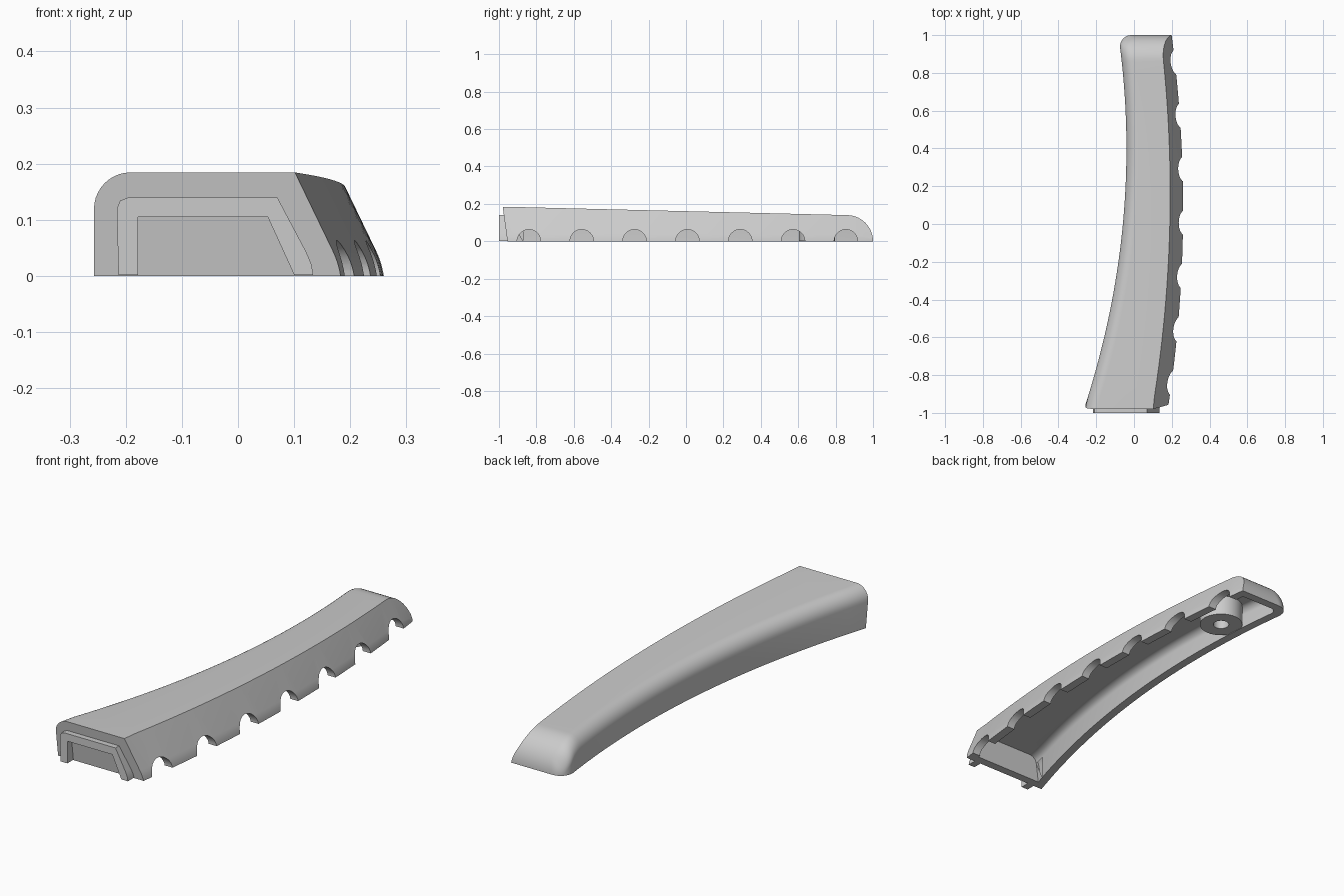
import bpy
import bmesh
from math import sqrt, sin, cos, pi, radians
from mathutils import Matrix

cube = bpy.data.objects.get("Cube")
if cube:
    bpy.data.objects.remove(cube, do_unlink=True)

grey = bpy.data.materials.new("plain_grey")
grey.use_nodes = True
COLOR = (0.6, 0.6, 0.6, 1)
grey.diffuse_color = COLOR
grey.node_tree.nodes["Principled BSDF"].inputs["Base Color"].default_value = COLOR


def make_object(name, bm, helper=False):
    bmesh.ops.recalc_face_normals(bm, faces=bm.faces)
    mesh = bpy.data.meshes.new(name)
    bm.to_mesh(mesh)
    bm.free()
    obj = bpy.data.objects.new(name, mesh)
    bpy.context.collection.objects.link(obj)
    mesh.materials.append(grey)
    obj.hide_render = helper
    return obj


def carve(obj, cutters):
    # Cut every helper out of the part, then remove the helpers
    bpy.context.view_layer.objects.active = obj
    for cutter in cutters:
        mod = obj.modifiers.new("cut", 'BOOLEAN')
        mod.operation = 'DIFFERENCE'
        mod.solver = 'EXACT'
        mod.object = cutter
        bpy.ops.object.modifier_apply(modifier=mod.name)
        bpy.data.objects.remove(cutter, do_unlink=True)


def smooth(obj):
    bpy.ops.object.select_all(action='DESELECT')
    obj.select_set(True)
    bpy.context.view_layer.objects.active = obj
    bpy.ops.object.shade_smooth_by_angle(angle=radians(30))


# Plan curves of the two long edges and the falling roof line
def left_edge(y):
    return -0.04 - 0.118 * (y - 0.4) ** 2


def right_edge(y):
    return 0.26 - 0.072 * (y - 0.08) ** 2


def roof(y):
    return 0.161 - 0.0245 * y


def lean(z):
    # Inward lean of the right wall, curved near the bottom
    z = max(z, 0)
    return 3.82 * z * z + 0.139 * z if z < 0.045 else 0.014 + 0.483 * (z - 0.045)


def section(y, wall, thick, end, fillet, corner, bottom):
    h = roof(min(y, 0.86)) - thick
    if y > 0.86:
        h = max(h * sqrt(max(0, 1 - ((y - 0.86) / (end - 0.86)) ** 2)), 0.003)
    xl, xr = left_edge(y) + wall, right_edge(y) - wall
    over = y - (end - corner)
    if over > 0:
        xl += corner - sqrt(max(0, corner ** 2 - over ** 2))
    r = min(fillet, h * 0.95)
    pts = [(xl, bottom)]
    for i in range(11):
        a = pi / 2 * i / 10
        pts.append((xl + r - r * cos(a), h - r + r * sin(a)))
    pts += [(xr - lean(h * t), h * t) for t in (1, 0.25, 0.19, 0.13, 0.06)]
    pts.append((xr, bottom))
    return pts


def loft(name, start, end, wall, thick, fillet, corner, bottom, helper=False):
    ys = [start + (0.86 - start) * i / 40 for i in range(40)]
    ys += [0.86 + (end - 0.86) * sin(pi / 2 * i / 14) for i in range(15)]
    bm = bmesh.new()
    rings = []
    for k, y in enumerate(ys):
        ring = []
        for x, z in section(y, wall, thick, end, fillet, corner, bottom):
            slope = 0.135 * z if k == 0 else 0
            ring.append(bm.verts.new((x, y - slope, z)))
        rings.append(ring)
    n = len(rings[0])
    for a, b in zip(rings, rings[1:]):
        for i in range(n):
            j = (i + 1) % n
            bm.faces.new((a[i], a[j], b[j], b[i]))
    bm.faces.new(rings[0])
    bm.faces.new(rings[-1])
    return make_object(name, bm, helper)


def cylinder(name, center, radius, depth, along_x=False, helper=False):
    bm = bmesh.new()
    mat = Matrix.Translation(center)
    if along_x:
        mat = mat @ Matrix.Rotation(pi / 2, 4, 'Y')
    bmesh.ops.create_cone(bm, cap_ends=True, segments=40, radius1=radius,
                          radius2=radius, depth=depth, matrix=mat)
    return make_object(name, bm, helper)


# Hollow curved shell with a row of half-round notches in its right wall
shell = loft("curved_shell", -0.955, 1.0, 0, 0, 0.065, 0.07, 0)
cutters = [loft("cavity", -0.915, 0.96, 0.04, 0.045, 0.035, 0.035, -0.03, True)]
for k in range(7):
    y = -0.84 + 0.2825 * k
    cutters.append(cylinder("notch", (right_edge(y) - 0.01, y, 0), 0.063, 0.22, True, True))
carve(shell, cutters)
smooth(shell)

# Screw boss under the roof near the back
boss = cylinder("screw_boss", (0.075, 0.7, 0.058), 0.096, 0.112)
carve(boss, [cylinder("screw_hole", (0.075, 0.7, 0.03), 0.035, 0.14, False, True)])
smooth(boss)

# Arch-shaped tongue on the front end
outer = [(-0.213, 0.002), (-0.216, 0.12), (-0.21, 0.134), (-0.195, 0.14),
         (0.07, 0.14), (0.122, 0.042), (0.131, 0.02), (0.134, 0.002)]
inner = [(0.1, 0.002), (0.053, 0.105), (-0.178, 0.105), (-0.178, 0.002)]
bm = bmesh.new()
face = bm.faces.new([bm.verts.new((x, -1.0, z)) for x, z in outer + inner])
ext = bmesh.ops.extrude_face_region(bm, geom=[face])
bmesh.ops.translate(bm, vec=(0, 0.055, 0),
                    verts=[v for v in ext["geom"] if isinstance(v, bmesh.types.BMVert)])
smooth(make_object("front_tongue", bm))
